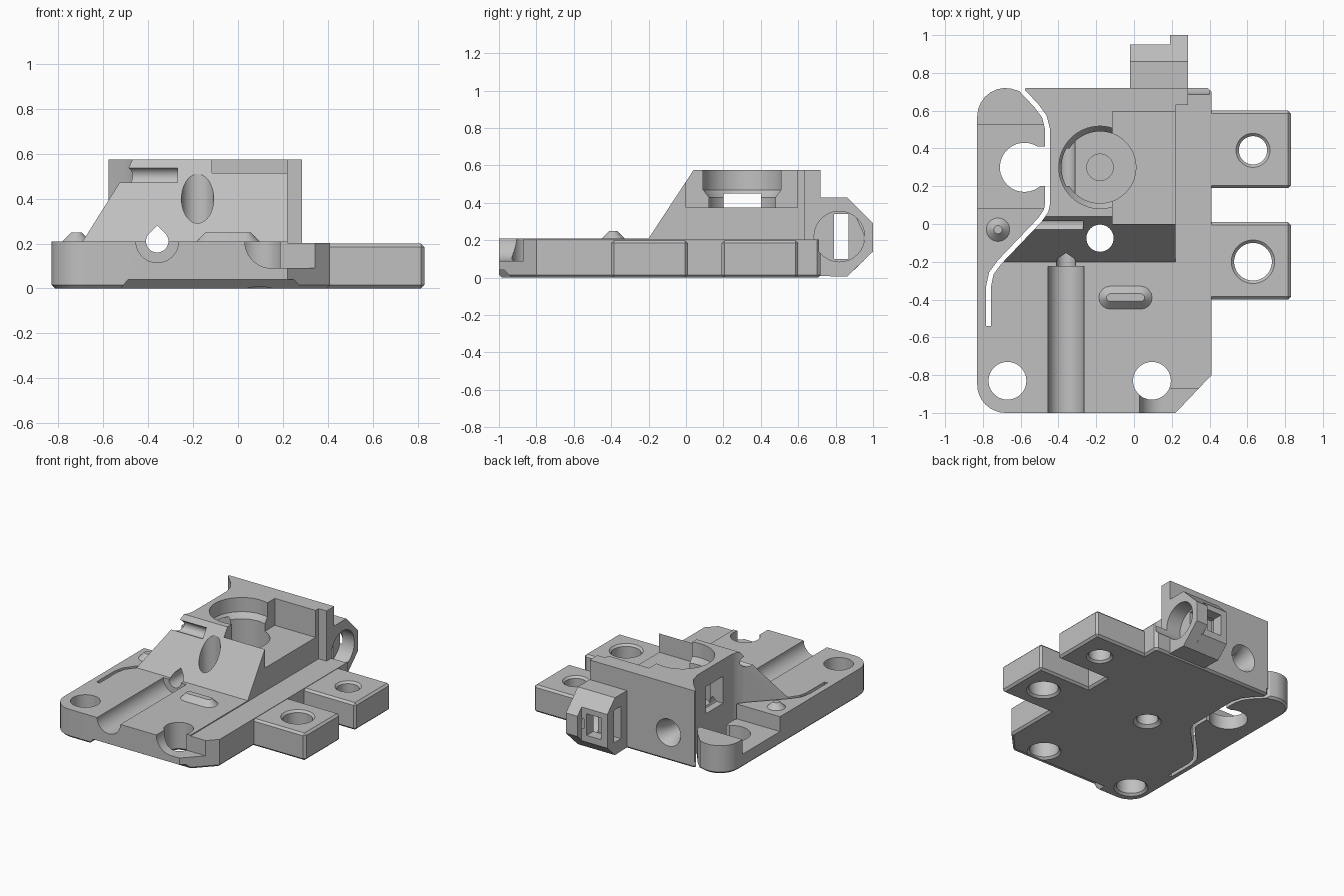
import bpy, bmesh
from math import sin, cos, pi, radians
from mathutils import Vector

if "Cube" in bpy.data.objects:
    bpy.data.objects.remove(bpy.data.objects["Cube"], do_unlink=True)

grey = bpy.data.materials.new("machined_grey")
grey.use_nodes = True
grey.diffuse_color = (0.53, 0.53, 0.53, 1)
grey.node_tree.nodes["Principled BSDF"].inputs["Base Color"].default_value = (0.53, 0.53, 0.53, 1)

# Maps profile coordinates (u, v) and height h along the chosen axis
PLACE = {"x": lambda u, v, h: (h, u, v),
         "y": lambda u, v, h: (u, h, v),
         "z": lambda u, v, h: (u, v, h)}


def loft(name, rings, bevel=0):
    """Skin a stack of equal rings, cap both ends, optionally chamfer the floor edge."""
    bm = bmesh.new()
    rows = [[bm.verts.new(p) for p in ring] for ring in rings]
    n = len(rows[0])
    for a, b in zip(rows, rows[1:]):
        for i in range(n):
            j = (i + 1) % n
            bm.faces.new((a[i], a[j], b[j], b[i]))
    bm.faces.new(rows[0])
    bm.faces.new(rows[-1])
    bmesh.ops.recalc_face_normals(bm, faces=bm.faces)
    if bevel:
        low = [e for e in bm.edges if all(abs(v.co.z) < 1e-5 for v in e.verts)]
        bmesh.ops.bevel(bm, geom=low, offset=bevel, segments=1, affect="EDGES", clamp_overlap=False)
    mesh = bpy.data.meshes.new(name)
    bm.to_mesh(mesh)
    bm.free()
    mesh.materials.append(grey)
    ob = bpy.data.objects.new(name, mesh)
    bpy.context.collection.objects.link(ob)
    return ob


def prism(name, pts, axis, lo, hi, bevel=0):
    return loft(name, [[PLACE[axis](u, v, h) for u, v in pts] for h in (lo, hi)], bevel)


def box(name, x, y, z):
    return prism(name, [(x[0], y[0]), (x[1], y[0]), (x[1], y[1]), (x[0], y[1])], "z", *z)


def lathe(name, centre, axis, profile, n=48):
    """Profile is a list of (radius, height along axis)."""
    return loft(name, [[PLACE[axis](u, v, h) for u, v in arc(centre, r, 0, 360, n, False)]
                       for r, h in profile])


def arc(c, r, a0, a1, n=8, closed=True):
    steps = n + 1 if closed else n
    return [(c[0] + r * cos(radians(a0 + (a1 - a0) * i / n)),
             c[1] + r * sin(radians(a0 + (a1 - a0) * i / n))) for i in range(steps)]


def ribbon(path, width):
    """Outline of a constant-width slot along a path."""
    p = [Vector(q) for q in path]
    left, right = [], []
    for i, q in enumerate(p):
        t = (p[min(i + 1, len(p) - 1)] - p[max(i - 1, 0)]).normalized()
        side = Vector((-t.y, t.x)) * width / 2
        left.append(tuple(q + side))
        right.append(tuple(q - side))
    return left + right[::-1]


def combine(ob, other, op="DIFFERENCE"):
    other.hide_render = True
    mod = ob.modifiers.new(op, "BOOLEAN")
    mod.operation, mod.solver, mod.object = op, "EXACT", other
    bpy.context.view_layer.objects.active = ob
    bpy.ops.object.modifier_apply(modifier=mod.name)
    bpy.data.objects.remove(other, do_unlink=True)


def finish(ob):
    bpy.ops.object.select_all(action="DESELECT")
    ob.select_set(True)
    bpy.context.view_layer.objects.active = ob
    bpy.ops.object.shade_smooth_by_angle(angle=radians(25))


TOP, BACK, ROOF = 0.21, 0.72, 0.575

# Base plate with rounded left corners and a chamfered front right corner
outline = ([(0.22, -1), (0.41, -0.8), (0.41, 0.7), (0.39, BACK), (-0.56, BACK), (-0.59, 0.70)]
           + arc((-0.68, 0.57), 0.15, 65, 180) + arc((-0.68, -0.85), 0.15, 180, 270))
body = prism("body", outline, "z", 0, TOP, 0.015)
combine(body, box("ledge_cut", (0.22, 0.5), (-1.1, 0.8), (0.203, 0.3)))

# Raised block with a sloped front, bounded by the spring slot on its left
slot = [(-0.605, 0.72), (-0.58, 0.693), (-0.52, 0.63), (-0.475, 0.57), (-0.457, 0.5), (-0.457, 0.11),
        (-0.465, 0.07), (-0.5, 0.02), (-0.71, -0.2), (-0.755, -0.26), (-0.77, -0.33), (-0.77, -0.54)]
block = prism("block", [(0.22, -0.25), (0.22, BACK), (-0.575, BACK)] + slot[1:9] + [(-0.745, -0.25)],
              "z", 0.05, ROOF)
combine(block, prism("slope_cut", [(-0.338, 0), (0.04, ROOF), (0.106, 0.675), (-0.6, 0.675), (-0.6, 0)],
                     "x", -1, 1))
combine(body, block, "UNION")
combine(body, box("corner_rib", (0.15, 0.285), (0.63, BACK), (0.05, ROOF)), "UNION")

# Rear clip: a stepped octagonal housing
clip_wide = [(0.69, 0.01), (0.86, 0.005), (1, 0.14), (1, 0.29), (0.86, 0.43), (0.69, 0.43)]
clip_thin = [(0.69, 0.01), (0.86, 0.005), (0.95, 0.09), (0.95, 0.34), (0.86, 0.43), (0.69, 0.43)]
combine(body, prism("clip_outer", clip_wide, "x", 0.19, 0.285), "UNION")
combine(body, prism("clip_inner", clip_thin, "x", -0.02, 0.2), "UNION")
cutters = [
    lathe("clip_bore", (0.82, 0.22), "x", [(0.135, 0.17), (0.135, 0.4)]),
    box("clip_slit", (-0.1, 0.2), (0.79, 0.87), (0.1, 0.34)),
    box("clip_window", (0.03, 0.15), (0.84, 1.1), (0.14, 0.3)),
    # Spring slot, arm recess and the snap hole with its mouth
    prism("spring_slot", ribbon(slot, 0.026), "z", -0.1, 0.7),
    box("arm_recess", (-0.9, -0.455), (0.085, 0.525), (0.1, 0.3)),
    lathe("snap_hole", (-0.58, 0.3), "z", [(0.13, -0.1), (0.13, 0.3)]),
    box("snap_mouth", (-0.58, -0.455), (0.2, 0.41), (-0.1, 0.3)),
    # Side opening, right recess and stepped bearing pocket in the block
    box("side_window", (-0.5, -0.34), (0.2, 0.4), (0.25, 0.45)),
    box("right_recess", (-0.115, 0.3), (0.0, 0.595), (0.375, 0.7)),
    lathe("pocket", (-0.18, 0.3), "z",
          [(0.19, 0.2), (0.19, 0.43), (0.218, 0.47), (0.218, 0.7)], 64),
    lathe("pocket_centre", (-0.18, 0.3), "z", [(0.07, 0.12), (0.07, 0.3)]),
    lathe("pin_groove", (0.0, 0.5), "x", [(0.04, -0.6), (0.04, -0.27)]),
    # Lengthwise channel: round trough, teardrop bore and rear funnel
    lathe("trough", (-0.36, TOP), "y", [(0.095, -1.1), (0.095, -0.225)]),
    prism("teardrop_bore", arc((-0.36, TOP), 0.05, 135, 405, 24) + [(-0.36, 0.28)], "y", -1.1, 0.8),
    lathe("funnel", (-0.36, TOP), "y",
          [(0.05, 0.5), (0.06, 0.6), (0.075, 0.67), (0.1, BACK), (0.1, 0.8)]),
    # Front corner step and underside relief
    box("corner_step", (0.15, 0.5), (-1.1, -0.87), (0.09, 0.4)),
    lathe("corner_scoop", (0.15, TOP), "y", [(0.12, -1.1), (0.12, -0.87)]),
    loft("front_relief", [[(-0.545, y, -0.03), (0.6, y, -0.03), (0.6, h, 0.04), (-0.49, h, 0.04)]
                          for y, h in ((-1.1, -1.1), (-0.9, -0.97))]),
    lathe("slope_hole", (-0.18, -0.075), "z",
          [(0.11, -0.02), (0.095, 0), (0.072, 0.02), (0.072, 0.7)]),
]
# Plate screw holes with a countersink underneath
for x in (-0.67, 0.095):
    cutters.append(lathe("screw_hole", (x, -0.83), "z",
                         [(0.13, -0.015), (0.115, 0), (0.1, 0.015), (0.1, 0.4)]))
for cutter in cutters:
    combine(body, cutter)
finish(body)

# Side mounting tabs with chamfered edges and countersunk holes
for name, y, hy, r in (("rear_tab", 0.395, 0.39, 0.075), ("front_tab", -0.195, -0.2, 0.1)):
    tab = box(name, (0.36, 0.83), (y - 0.205, y + 0.205), (0, 0.2))
    bev = tab.modifiers.new("chamfer", "BEVEL")
    bev.width, bev.segments = 0.015, 1
    bpy.context.view_layer.objects.active = tab
    bpy.ops.object.modifier_apply(modifier=bev.name)
    combine(tab, lathe("tab_hole", (0.63, hy), "z",
                       [(r + 0.03, -0.015), (r + 0.015, 0), (r, 0.015), (r, 0.185),
                        (r + 0.015, 0.2), (r + 0.03, 0.215)]))
    finish(tab)

# Locating bumps on the plate
finish(lathe("arm_cone", (-0.72, -0.03), "z", [(0.064, TOP - 0.01), (0.062, TOP), (0.022, 0.25)], 32))


def capsule(r, z):
    return [(x, y, z) for x, y in arc((0.035, -0.39), r, -90, 90) + arc((-0.125, -0.39), r, 90, 270)]


finish(loft("plate_ridge", [capsule(0.063, TOP - 0.01), capsule(0.061, TOP), capsule(0.021, 0.25)]))
